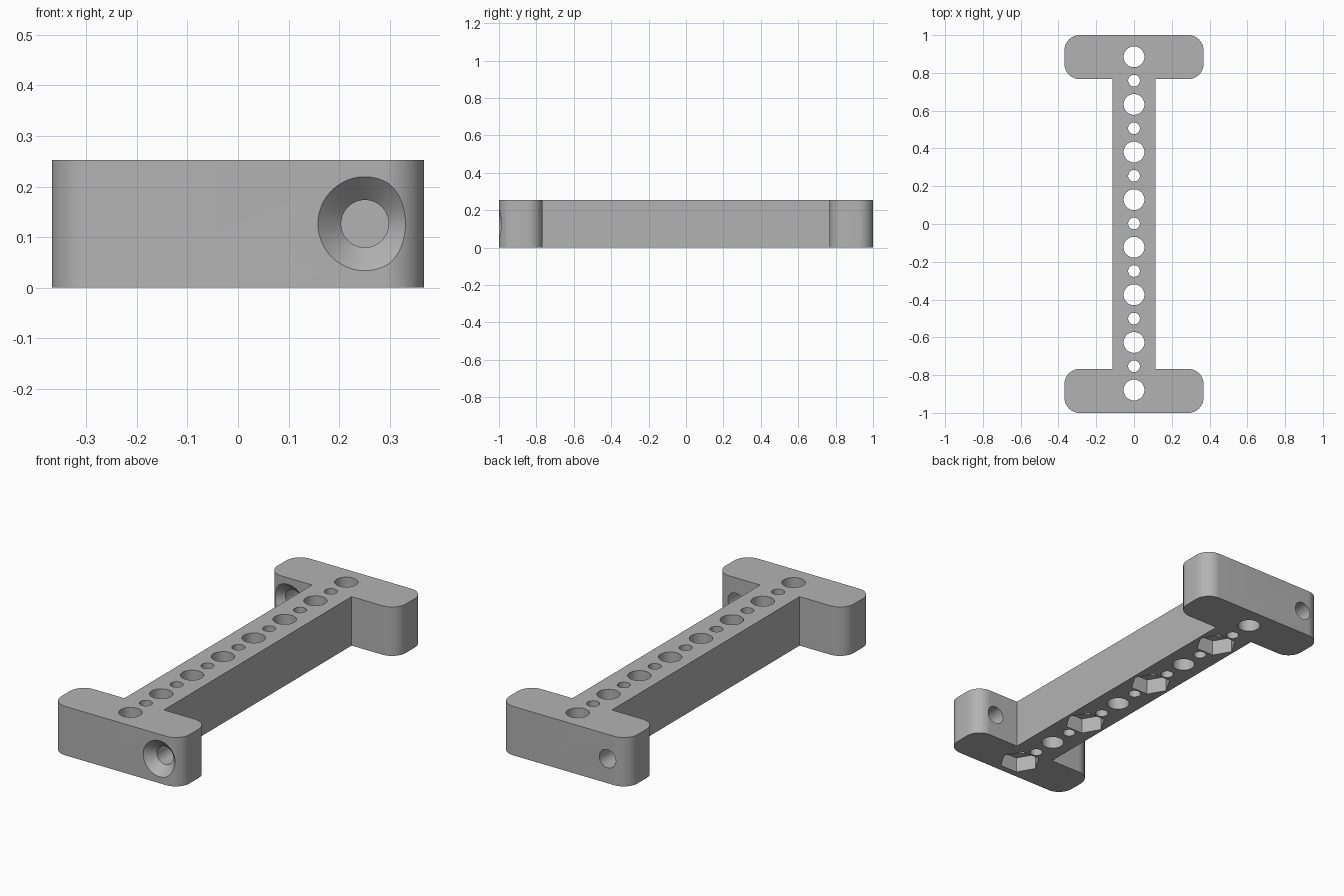
import bpy
import bmesh
from math import cos, sin, pi, radians
from mathutils import Matrix, Vector

if "Cube" in bpy.data.objects:
    bpy.data.objects.remove(bpy.data.objects["Cube"])

HEIGHT = 0.253
PITCH = 0.252
FLANGE_X, FLANGE_Y = 0.368, 1.0
WEB_X, INNER_Y = 0.113, 0.767
CORNER = 0.08
MID_Z = HEIGHT / 2

grey = bpy.data.materials.new("plain_grey")
grey.use_nodes = True
colour = (0.45, 0.45, 0.45, 1)
grey.diffuse_color = colour
grey.node_tree.nodes["Principled BSDF"].inputs["Base Color"].default_value = colour


def make_object(name, bm):
    bmesh.ops.recalc_face_normals(bm, faces=bm.faces)
    mesh = bpy.data.meshes.new(name)
    bm.to_mesh(mesh)
    bm.free()
    mesh.materials.append(grey)
    obj = bpy.data.objects.new(name, mesh)
    bpy.context.collection.objects.link(obj)
    return obj


def arc(cx, cy, start, steps=16):
    """Quarter-round corner, running anticlockwise from the start angle."""
    angles = [radians(start + 90 * i / steps) for i in range(steps + 1)]
    return [(cx + CORNER * cos(a), cy + CORNER * sin(a)) for a in angles]


# I-shaped body: half of the outline, then the same half turned round
ax = FLANGE_X - CORNER
half = [(WEB_X, INNER_Y)]
half += arc(ax, INNER_Y + CORNER, -90) + arc(ax, FLANGE_Y - CORNER, 0)
half += arc(-ax, FLANGE_Y - CORNER, 90) + arc(-ax, INNER_Y + CORNER, 180)
half += [(-WEB_X, INNER_Y)]
outline = half + [(-x, -y) for x, y in half]
bm = bmesh.new()
base = bm.faces.new([bm.verts.new((x, y, 0)) for x, y in outline])
top = bmesh.ops.extrude_face_region(bm, geom=[base])
bmesh.ops.translate(bm, vec=(0, 0, HEIGHT),
                    verts=[v for v in top["geom"] if isinstance(v, bmesh.types.BMVert)])
body = make_object("spacer_bar", bm)


def cut(name, centre, r1, r2, depth, sides=48, along_y=False, turn=0.0):
    """Subtract a prism or cone from the body; r1 is the end at -z or -y."""
    bm = bmesh.new()
    bmesh.ops.create_cone(bm, cap_ends=True, segments=sides, radius1=r1, radius2=r2,
                          depth=depth, matrix=Matrix.Rotation(turn, 4, "Z"))
    turn_y = Matrix.Rotation(-pi / 2 if along_y else 0, 4, "X")
    bmesh.ops.transform(bm, matrix=Matrix.Translation(Vector(centre)) @ turn_y, verts=bm.verts)
    cutter = make_object(name, bm)
    cutter.hide_render = True
    mod = body.modifiers.new(name, "BOOLEAN")
    mod.operation = "DIFFERENCE"
    mod.solver = "EXACT"
    mod.object = cutter
    bpy.ops.object.modifier_apply(modifier=name)
    bpy.data.objects.remove(cutter)


bpy.context.view_layer.objects.active = body
body.select_set(True)

# Row of large and small through holes, with a nut pocket under every other large one
for i in range(8):
    y = 0.003 + (i - 3.5) * PITCH
    cut("large_hole", (0, y, MID_Z), 0.055, 0.055, 1)
    if i % 2 == 0:
        # create_cone starts its first corner on the y axis
        cut("nut_pocket", (0, y, 0), 0.1, 0.1, 0.16, sides=6, turn=pi / 2)
    if i < 7:
        cut("small_hole", (0, y + PITCH / 2, MID_Z), 0.031, 0.031, 1, sides=32)

# Countersunk screw hole through each flange, both entered from the front
SINK = 0.046
for x, face_y in ((0.251, -FLANGE_Y), (-0.251, INNER_Y)):
    cut("screw_hole", (x, face_y + 0.1, MID_Z), 0.047, 0.047, 0.5, along_y=True)
    # The cone starts a little outside the face so the cut is clean
    cut("countersink", (x, face_y + SINK / 2 - 0.005, MID_Z),
        0.093 + 0.01, 0.047, SINK + 0.01, along_y=True)

bpy.ops.object.shade_smooth_by_angle(angle=radians(30))
